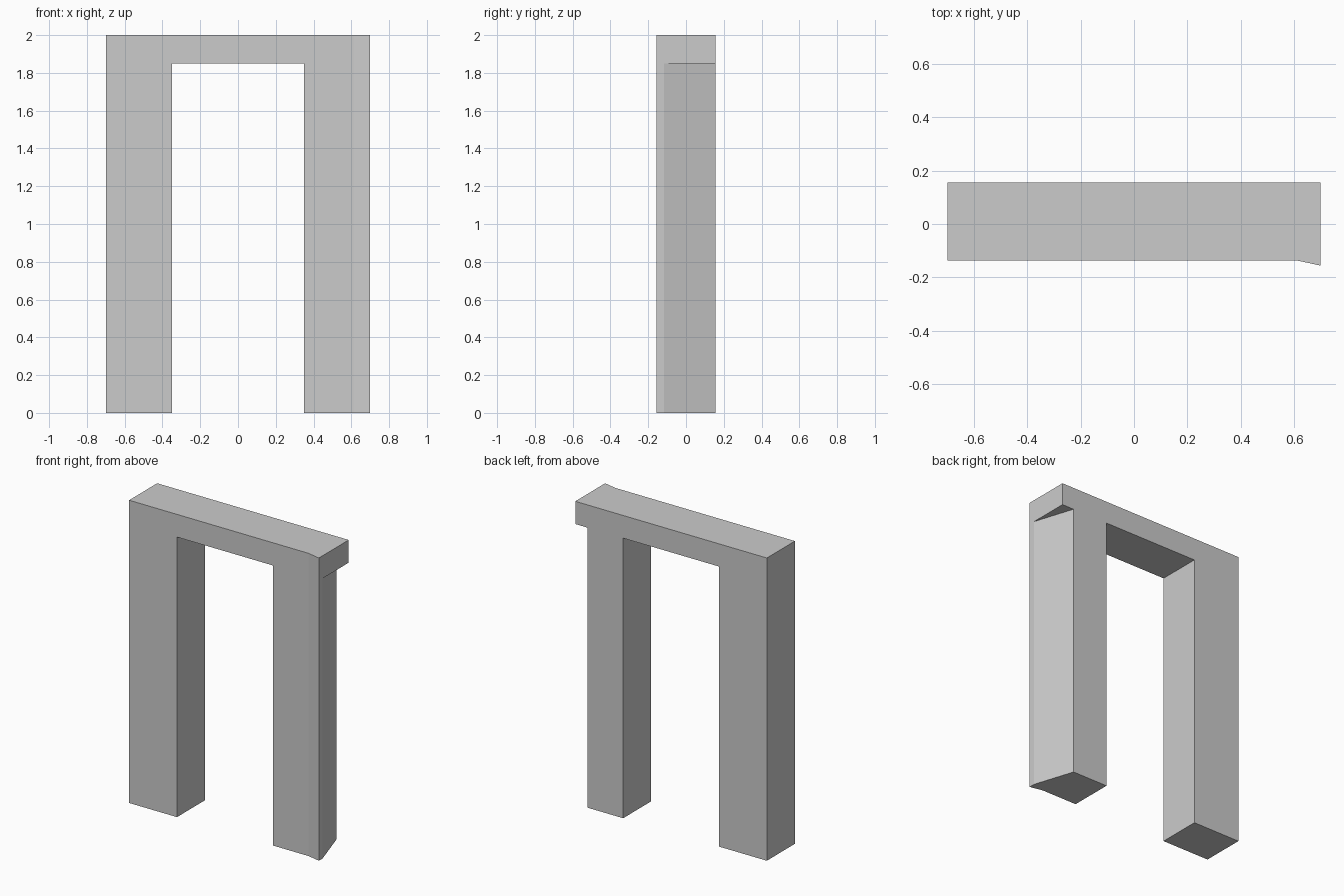
import bpy
import bmesh

if "Cube" in bpy.data.objects:
    bpy.data.objects.remove(bpy.data.objects["Cube"])


def prism(name, plan, z0, z1):
    """Extrude a counter-clockwise plan outline from z0 up to z1."""
    bm = bmesh.new()
    face = bm.faces.new([bm.verts.new((x, y, z0)) for x, y in plan])
    out = bmesh.ops.extrude_face_region(bm, geom=[face])
    top = [v for v in out["geom"] if isinstance(v, bmesh.types.BMVert)]
    bmesh.ops.translate(bm, verts=top, vec=(0, 0, z1 - z0))
    bmesh.ops.recalc_face_normals(bm, faces=bm.faces)
    mesh = bpy.data.meshes.new(name)
    bm.to_mesh(mesh)
    bm.free()
    obj = bpy.data.objects.new(name, mesh)
    bpy.context.collection.objects.link(obj)
    return obj


def cut(target, cutter):
    """Subtract the cutter, then remove it."""
    mod = target.modifiers.new(cutter.name, 'BOOLEAN')
    mod.operation = 'DIFFERENCE'
    mod.solver = 'EXACT'
    mod.object = cutter
    cutter.hide_render = True
    bpy.context.view_layer.objects.active = target
    bpy.ops.object.modifier_apply(modifier=mod.name)
    bpy.data.objects.remove(cutter)


BACK, FRONT, LIP = 0.156, -0.137, -0.156
KINK, END, UNDER = 0.612, 0.70, 1.85

# Full-height frame block, with the flared front lip at the right end
frame = prism("door_frame", [(-END, FRONT), (KINK, FRONT), (END, LIP),
                             (END, BACK), (-END, BACK)], 0, 2)

# Doorway opening between the two legs
cut(frame, prism("doorway_cutter", [(-0.35, -0.4), (0.35, -0.4),
                                    (0.35, 0.4), (-0.35, 0.4)], -0.1, UNDER))

# Angled outer side of the right leg, leaving the lintel end overhanging
edge_y = -0.116
dx, dy = KINK - END, BACK - edge_y
cut(frame, prism("leg_bevel_cutter", [(END - 0.5 * dx, edge_y - 0.5 * dy), (1.0, edge_y - 0.5 * dy),
                                      (1.0, BACK + 0.5 * dy), (KINK + 0.5 * dx, BACK + 0.5 * dy)],
                 -0.1, UNDER))
